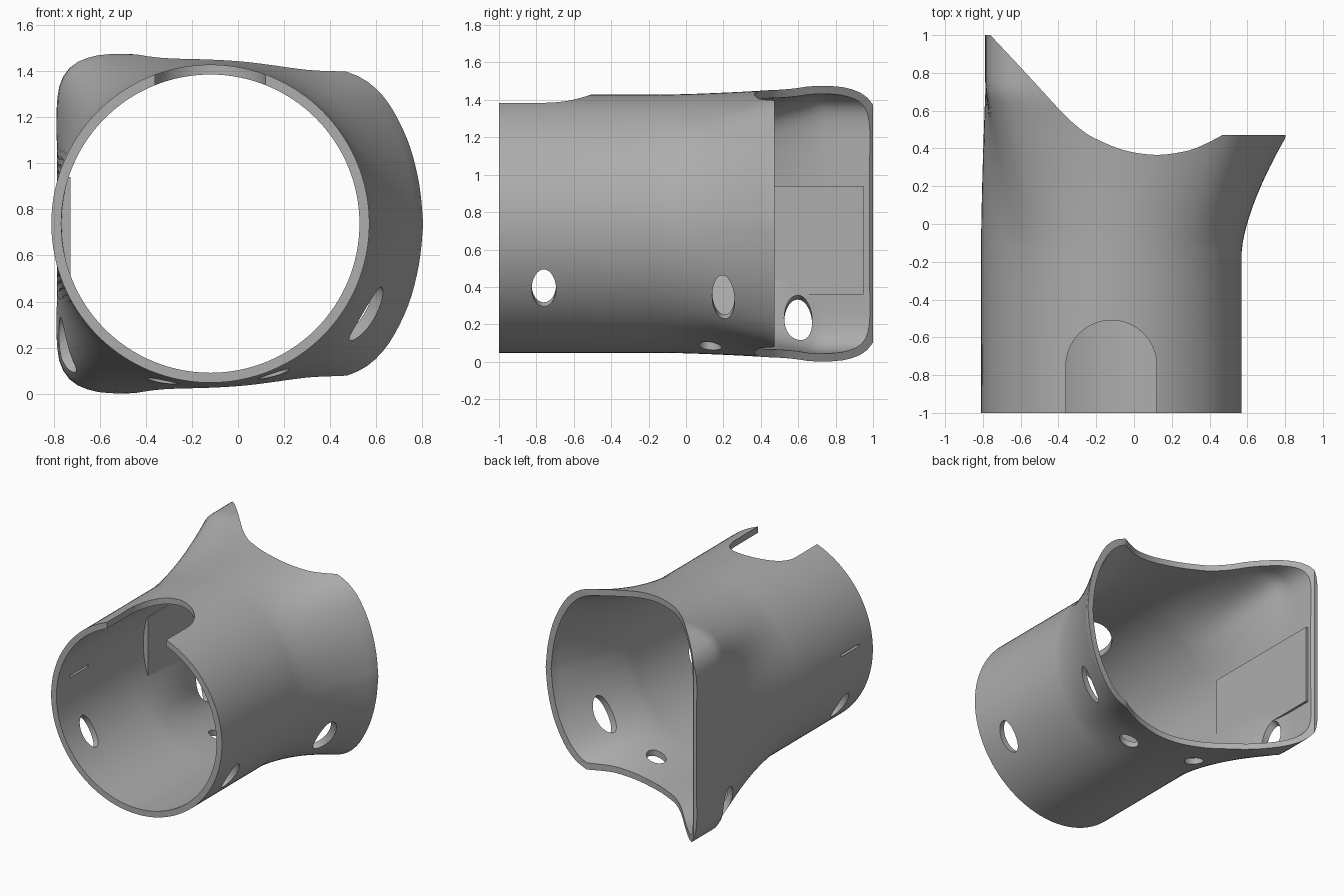
import bpy, bmesh, math
from mathutils import Vector, Matrix
from mathutils.geometry import interpolate_bezier

if "Cube" in bpy.data.objects:
    bpy.data.objects.remove(bpy.data.objects["Cube"])

CX, CZ, R, WALL, SIDES = -0.12, 0.738, 0.69, 0.043, 128

grey = bpy.data.materials.new("plain_grey")
grey.use_nodes = True
grey.diffuse_color = (0.42, 0.42, 0.42, 1)
grey.node_tree.nodes["Principled BSDF"].inputs["Base Color"].default_value = grey.diffuse_color


def make_object(name, bm):
    mesh = bpy.data.meshes.new(name)
    bm.to_mesh(mesh)
    bm.free()
    mesh.materials.append(grey)
    ob = bpy.data.objects.new(name, mesh)
    bpy.context.collection.objects.link(ob)
    return ob


def smooth_path(pts, steps=10):
    """Smooth curve through 2D points."""
    p = [Vector((x, y, 0)) for x, y in pts]
    p = [p[0]] + p + [p[-1]]
    out = []
    for a, b, c, d in zip(p, p[1:], p[2:], p[3:]):
        out += interpolate_bezier(b, b + (c - a) / 6, c - (d - b) / 6, c, steps)[:-1]
    return out + [p[-1]]


# Upper half of the flared rear section, from right to left
half = smooth_path([(0.81, CZ), (0.79, 0.93), (0.735, 1.13), (0.63, 1.315), (0.48, 1.415),
                    (0.2, 1.45), (-0.12, 1.462), (-0.5, 1.475), (-0.66, 1.455), (-0.75, 1.39),
                    (-0.785, 1.27), (-0.785, 1.0), (-0.785, CZ)])
polar = [(math.atan2(p.y - CZ, p.x - CX), math.hypot(p.x - CX, p.y - CZ)) for p in half]


def flare_radius(angle):
    angle = abs(math.atan2(math.sin(angle), math.cos(angle)))
    for (a0, r0), (a1, r1) in zip(polar, polar[1:]):
        if a0 <= angle <= a1:
            return r0 + (r1 - r0) * (angle - a0) / max(a1 - a0, 1e-6)
    return polar[-1][1]


def loft(name, capped):
    """Round tube that blends into the flared section."""
    bm = bmesh.new()
    rings = []
    ys = [-1, -0.6, -0.15] + [-0.15 + 0.05 * i for i in range(1, 26)]
    for y in ys:
        ring = []
        for j in range(SIDES):
            a = 2 * math.pi * j / SIDES
            end = 0.61 - 0.14 * math.cos(a)
            s = min(max((y + 0.15) / (end + 0.15), 0), 1) ** 1.5
            r = R + s * (flare_radius(a) - R)
            ring.append(bm.verts.new((CX + r * math.cos(a), y, CZ + r * math.sin(a))))
        rings.append(ring)
    for lo, hi in zip(rings, rings[1:]):
        for j in range(SIDES):
            k = (j + 1) % SIDES
            bm.faces.new((lo[j], hi[j], hi[k], lo[k]))
    if capped:
        bm.faces.new(rings[0])
        bm.faces.new(rings[-1][::-1])
    return make_object(name, bm)


def prism(name, outline, z0, z1):
    """Vertical prism over an xy outline."""
    bm = bmesh.new()
    face = bm.faces.new([bm.verts.new((p[0], p[1], z0)) for p in outline])
    ext = bmesh.ops.extrude_face_region(bm, geom=[face])
    bmesh.ops.translate(bm, vec=(0, 0, z1 - z0),
                        verts=[v for v in ext["geom"] if isinstance(v, bmesh.types.BMVert)])
    bmesh.ops.recalc_face_normals(bm, faces=bm.faces[:])
    return make_object(name, bm)


def box(name, lo, hi):
    return prism(name, [(lo[0], lo[1]), (hi[0], lo[1]), (hi[0], hi[1]), (lo[0], hi[1])], lo[2], hi[2])


def oval_hole(center, normal, half_y, half_across):
    """Oval cutter pointing along a normal that lies in the xz plane."""
    n = Vector((normal[0], 0, normal[1])).normalized()
    y = Vector((0, 1, 0))
    t = n.cross(y)
    rot = Matrix((y * half_y, t * half_across, n)).transposed().to_4x4()
    bm = bmesh.new()
    bmesh.ops.create_cone(bm, cap_ends=True, segments=32, radius1=1, radius2=1, depth=0.36,
                          matrix=Matrix.Translation(center) @ rot)
    bmesh.ops.recalc_face_normals(bm, faces=bm.faces[:])
    return make_object("hole_cutter", bm)


def apply(ob, mod):
    bpy.context.view_layer.objects.active = ob
    with bpy.context.temp_override(object=ob, active_object=ob):
        bpy.ops.object.modifier_apply(modifier=mod.name)


def boolean(ob, tool, operation="DIFFERENCE"):
    mod = ob.modifiers.new("boolean", "BOOLEAN")
    mod.operation, mod.solver, mod.object = operation, "EXACT", tool
    apply(ob, mod)
    bpy.data.objects.remove(tool)


# Sleeve wall
sleeve = loft("sleeve", False)
wall = sleeve.modifiers.new("wall", "SOLIDIFY")
wall.thickness, wall.offset, wall.use_even_offset = WALL, -1, True
apply(sleeve, wall)

# Swept rear edge
edge = smooth_path([(-0.76, 1.0), (-0.55, 0.775), (-0.38, 0.59), (-0.28, 0.5), (-0.2, 0.45),
                    (-0.05, 0.39), (0.12, 0.366), (0.28, 0.387), (0.38, 0.425), (0.47, 0.472)], 6)
outline = [(-1, 1.0)] + [(p.x, p.y) for p in edge] + [(1.3, 0.472), (1.3, 1.5), (-1, 1.5)]
boolean(sleeve, prism("rear_cutter", outline, -0.5, 2))

# Arched notch in the top of the front end
arch = [(CX + 0.24 * math.cos(math.pi * i / 32), -0.75 + 0.24 * math.sin(math.pi * i / 32))
        for i in range(33)]
boolean(sleeve, prism("notch_cutter", arch + [(CX - 0.24, -1.2), (CX + 0.24, -1.2)], 1, 2))

# Strap holes: one pair at the front, one pair at the rear, two underneath
for center, normal, half_y, across in (
        ((0.475, -0.76, 0.39), (0.86, -0.51), 0.065, 0.115),
        ((-0.715, -0.76, 0.39), (-0.86, -0.51), 0.065, 0.115),
        ((0.565, 0.2, 0.34), (0.88, -0.48), 0.06, 0.135),
        ((-0.69, 0.6, 0.24), (-0.87, -0.49), 0.075, 0.12),
        ((0.155, 0.13, 0.06), (0.1, -1), 0.06, 0.07),
        ((-0.33, 0.24, 0.05), (-0.1, -1), 0.06, 0.07)):
    boolean(sleeve, oval_hole(center, normal, half_y, across))

# Thin slit in the side wall
boolean(sleeve, box("slit_cutter", (-0.95, -0.85, 0.817), (-0.7, -0.64, 0.833)))

# Flat pad on the inside of the side wall, trimmed to the sleeve
pad = box("inner_pad", (-0.775, 0.0, 0.36), (-0.727, 0.95, 0.94))
boolean(pad, loft("pad_trimmer", True), "INTERSECT")

for ob in (sleeve, pad):
    bpy.ops.object.select_all(action="DESELECT")
    ob.select_set(True)
    bpy.context.view_layer.objects.active = ob
    bpy.ops.object.shade_smooth_by_angle(angle=math.radians(32))
